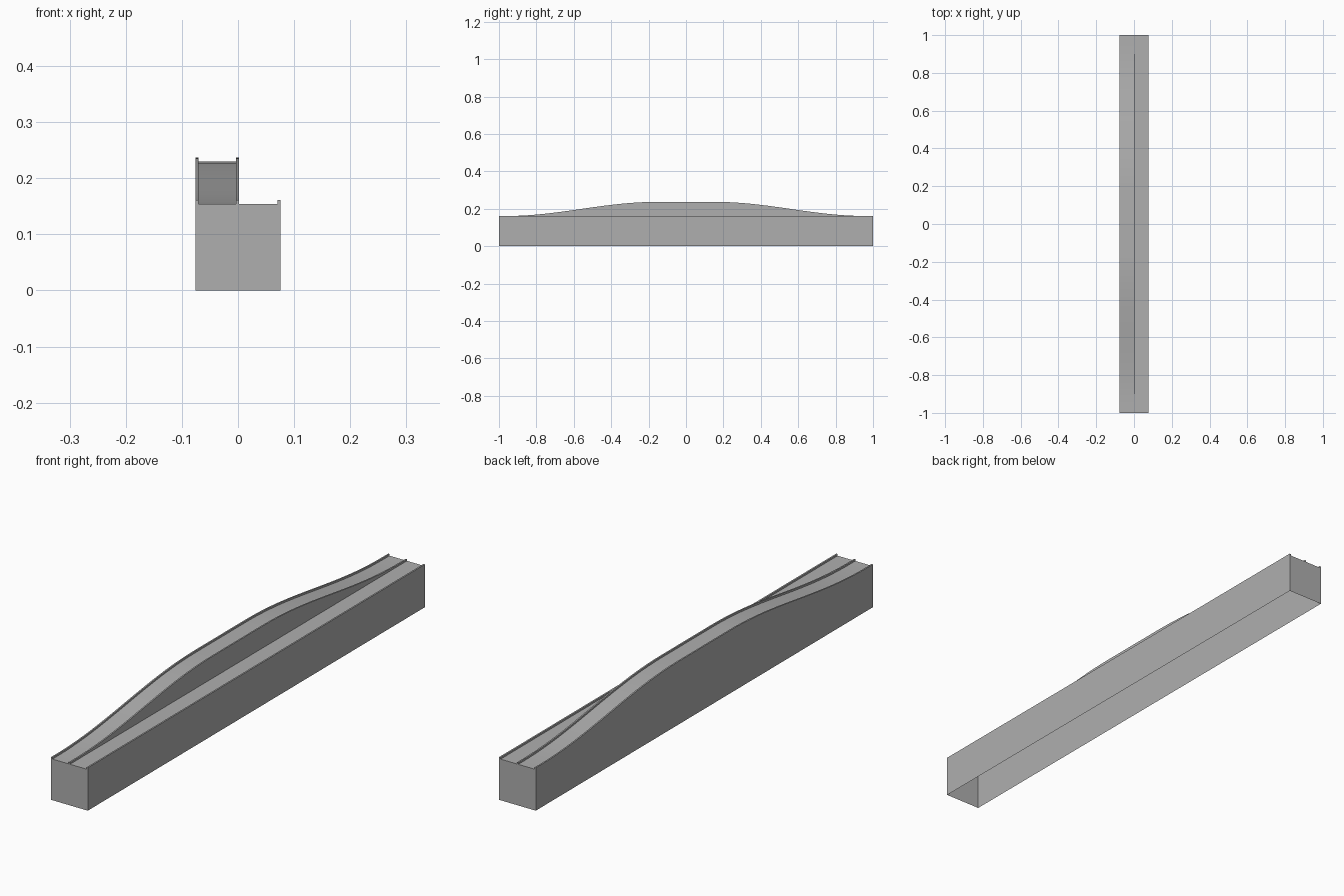
import bpy, bmesh, math

if "Cube" in bpy.data.objects:
    bpy.data.objects.remove(bpy.data.objects["Cube"])

HALF = 0.076      # half width
FLOOR = 0.1545    # lane surface height
LIP = 0.161       # rail height
RISE = 0.0758     # height of the raised lane
Y_START, Y_TOP = 0.97, 0.15


def lift(y):
    t = min(max((Y_START - abs(y)) / (Y_START - Y_TOP), 0), 1)
    return RISE * (1 - math.cos(math.pi * t)) / 2


# Cross-section (x, z, follows the hump): left lane rises, right lane stays flat
profile = [
    (-HALF, 0, 0), (-HALF, LIP, 1), (-0.0705, LIP, 1), (-0.0705, FLOOR, 1),
    (-0.0035, FLOOR, 1), (-0.0035, LIP, 1), (0.002, LIP, 1), (0.002, FLOOR, 0),
    (0.070, FLOOR, 0), (0.070, LIP, 0), (HALF, LIP, 0), (HALF, 0, 0),
]

# Stations along the length, dense on the slopes only
steps = 20
slope = [Y_TOP + (Y_START - Y_TOP) * i / steps for i in range(steps + 1)]
stations = sorted([-1.0, 1.0] + slope + [-y for y in slope])

# Track shell: sweep the section, cap both ends, leave the underside open
bm = bmesh.new()
rows = [[bm.verts.new((x, y, z + k * lift(y))) for x, z, k in profile] for y in stations]
for a, b in zip(rows, rows[1:]):
    for i in range(len(profile) - 1):
        bm.faces.new((a[i], b[i], b[i + 1], a[i + 1]))
bm.faces.new(rows[0])
bm.faces.new(rows[-1][::-1])
bmesh.ops.recalc_face_normals(bm, faces=bm.faces)
if sum(f.normal.z * f.calc_area() for f in bm.faces) < 0:
    bmesh.ops.reverse_faces(bm, faces=bm.faces)

mesh = bpy.data.meshes.new("humped_track")
bm.to_mesh(mesh)
bm.free()
track = bpy.data.objects.new("humped_track", mesh)
bpy.context.collection.objects.link(track)

# Dark grey finish
grey = bpy.data.materials.new("dark_grey")
grey.diffuse_color = (0.43, 0.43, 0.43, 1)
grey.use_nodes = True
grey.node_tree.nodes["Principled BSDF"].inputs["Base Color"].default_value = grey.diffuse_color
mesh.materials.append(grey)

bpy.context.view_layer.objects.active = track
track.select_set(True)
bpy.ops.object.shade_smooth_by_angle(angle=math.radians(30))
